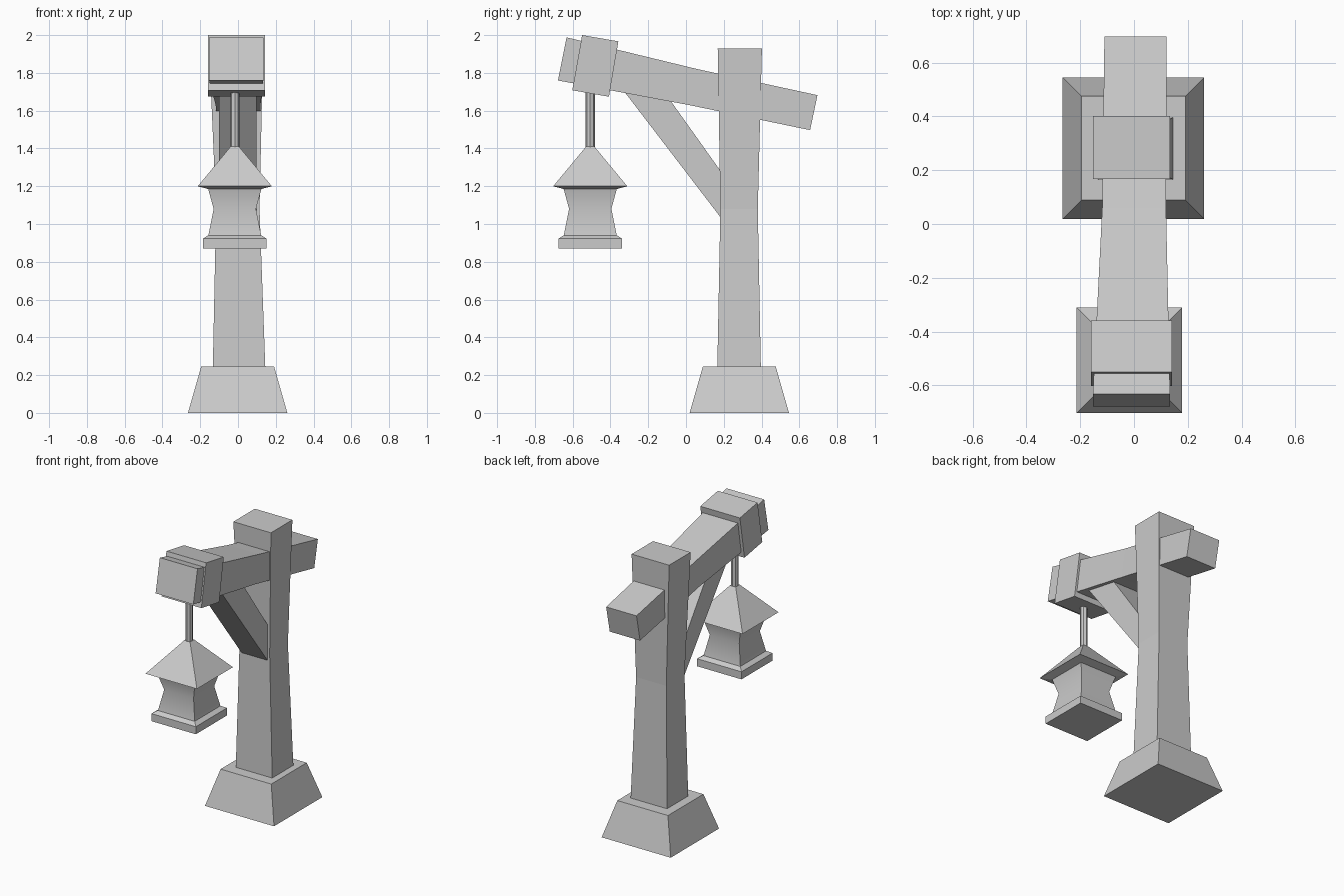
import bpy, bmesh, math

if "Cube" in bpy.data.objects:
    bpy.data.objects.remove(bpy.data.objects["Cube"])


def loft(name, rings, smooth=None):
    """Skin a closed solid through four-cornered rings."""
    bm = bmesh.new()
    rows = [[bm.verts.new(p) for p in r] for r in rings]
    for a, b in zip(rows, rows[1:]):
        for i in range(4):
            j = (i + 1) % 4
            bm.faces.new((a[i], a[j], b[j], b[i]))
    bm.faces.new(rows[0][::-1])
    bm.faces.new(rows[-1])
    bmesh.ops.recalc_face_normals(bm, faces=bm.faces)
    me = bpy.data.meshes.new(name)
    bm.to_mesh(me)
    bm.free()
    ob = bpy.data.objects.new(name, me)
    bpy.context.collection.objects.link(ob)
    if smooth:
        bpy.context.view_layer.objects.active = ob
        ob.select_set(True)
        bpy.ops.object.shade_smooth_by_angle(angle=math.radians(smooth))
        ob.select_set(False)
    return ob


def flat(x0, x1, y0, y1, z):
    """Horizontal rectangle ring."""
    return [(x0, y0, z), (x1, y0, z), (x1, y1, z), (x0, y1, z)]


def square(cx, cy, h, z):
    return flat(cx - h, cx + h, cy - h, cy + h, z)


def upright(x0, x1, bottom, top):
    """Ring across the beam; bottom and top are (y, z)."""
    return [(x0, *bottom), (x1, *bottom), (x1, *top), (x0, *top)]


# Stone footing and waisted post
loft("footing", [square(-0.002, 0.282, 0.263, 0), square(-0.002, 0.282, 0.193, 0.245)])
loft("post", [flat(-0.134, 0.146, 0.165, 0.397, 0.2),
              flat(-0.116, 0.114, 0.182, 0.380, 1.08),
              flat(-0.153, 0.133, 0.168, 0.402, 1.93)])

# Sloping beam, thicker at the front
loft("beam", [upright(-0.153, 0.134, (-0.678, 1.76), (-0.632, 1.988)),
              upright(-0.118, 0.119, (0.02, 1.629), (0.06, 1.82)),
              upright(-0.110, 0.121, (0.657, 1.497), (0.696, 1.682))])

# Collar around the beam's front end
loft("collar", [upright(-0.16, 0.142, (-0.602, 1.708), (-0.55, 2.0)),
                upright(-0.16, 0.142, (-0.408, 1.674), (-0.358, 1.967))])

# Diagonal brace, ends buried in the beam and post
loft("brace", [upright(-0.1, 0.098, (0.21, 1.0), (0.21, 1.243)),
               upright(-0.1, 0.098, (-0.345, 1.725), (-0.10, 1.678))])

# Hanging rod
LX, LY = -0.017, -0.507
bpy.ops.mesh.primitive_cylinder_add(vertices=8, radius=0.024, depth=0.40,
                                    location=(LX, LY, 1.57))
bpy.context.object.name = "hanging_rod"

# Lantern: pyramid roof, waisted body, bevelled tray
loft("lantern_roof", [square(LX, LY, 0.14, 1.185), square(LX, LY, 0.196, 1.2),
                      square(LX, LY, 0.022, 1.41)])
loft("lantern_body", [square(LX, LY, 0.142, 0.93), square(LX, LY, 0.112, 1.08),
                      square(LX, LY, 0.142, 1.19)], smooth=40)
loft("lantern_tray", [square(LX, LY, 0.169, 0.87), square(LX, LY, 0.169, 0.922),
                      square(LX, LY, 0.142, 0.94)])
